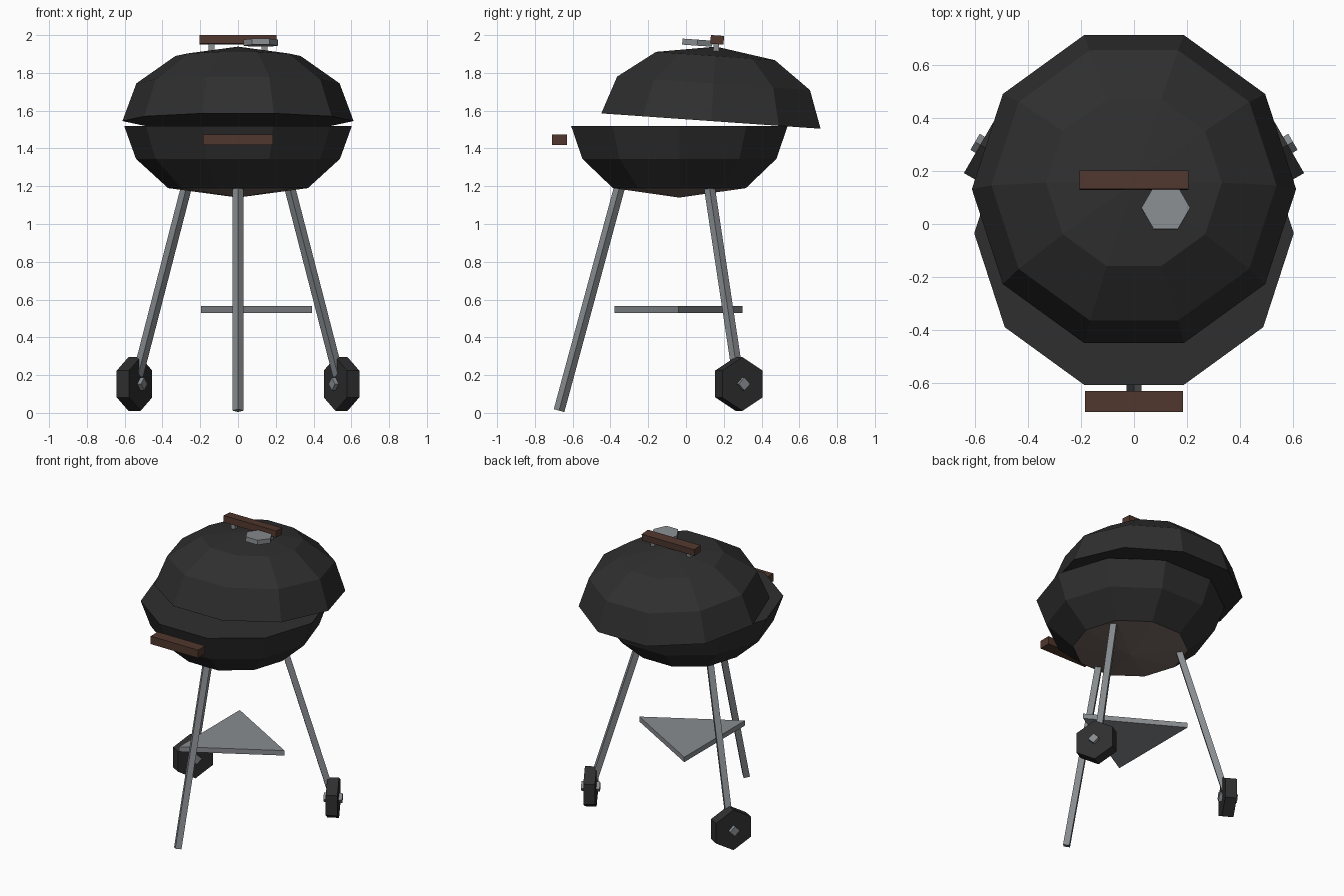
import bpy, bmesh
from math import radians, cos, sin, tau
from mathutils import Vector, Matrix

cube = bpy.data.objects.get("Cube")
if cube:
    bpy.data.objects.remove(cube, do_unlink=True)


def material(name, rgb):
    m = bpy.data.materials.new(name)
    m.use_nodes = True
    m.diffuse_color = (*rgb, 1)
    m.node_tree.nodes["Principled BSDF"].inputs["Base Color"].default_value = (*rgb, 1)
    return m


BLACK = material("black enamel", (0.028, 0.028, 0.028))
STEEL = material("grey steel", (0.25, 0.265, 0.28))
WOOD = material("dark wood", (0.08, 0.038, 0.027))
ASH = material("ash brown", (0.19, 0.145, 0.125))


def finish(name, bm, mats, matrix=Matrix()):
    bmesh.ops.recalc_face_normals(bm, faces=bm.faces)
    mesh = bpy.data.meshes.new(name)
    bm.to_mesh(mesh)
    bm.free()
    for m in mats:
        mesh.materials.append(m)
    obj = bpy.data.objects.new(name, mesh)
    obj.matrix_world = matrix
    bpy.context.collection.objects.link(obj)
    return obj


def box(name, size, centre, mat, tilt=0):
    bm = bmesh.new()
    bmesh.ops.create_cube(bm, size=1, matrix=Matrix.Diagonal((*size, 1)))
    place = Matrix.Translation(centre) @ Matrix.Rotation(tilt, 4, 'X')
    return finish(name, bm, [mat], place)


def prism(name, sides, radius, start, end, mat, turn=0):
    """Closed prism between two points; turn spins it about its own axis."""
    start, end = Vector(start), Vector(end)
    axis = end - start
    bm = bmesh.new()
    bmesh.ops.create_cone(bm, cap_ends=True, segments=sides, radius1=radius,
                          radius2=radius, depth=axis.length,
                          matrix=Matrix.Rotation(turn, 4, 'Z'))
    # keep the cross-section aligned with the world up or side direction
    z = axis.normalized()
    side = Vector((0, 0, 1)) if abs(z.z) < 0.5 else Vector((1, 0, 0))
    x = (side - z * side.dot(z)).normalized()
    rot = Matrix((x, z.cross(x), z)).transposed().to_4x4()
    return finish(name, bm, [mat], Matrix.Translation((start + end) / 2) @ rot)


def dome(name, rings, apex, mats, matrix):
    """Ten-sided shell: open-ended rings, flat cover at the rim, point at the apex."""
    bm = bmesh.new()
    loops = [[bm.verts.new((r * cos(tau * i / 10), r * sin(tau * i / 10), z))
              for i in range(10)] for r, z in rings]
    bm.faces.new(loops[0])
    tip = bm.verts.new((0, 0, apex))
    for i in range(10):
        j = (i + 1) % 10
        for a, b in zip(loops, loops[1:]):
            bm.faces.new((a[i], a[j], b[j], b[i]))
        fan = bm.faces.new((loops[-1][i], loops[-1][j], tip))
        fan.material_index = len(mats) - 1
    return finish(name, bm, mats, matrix)


# Bowl with ash coloured base, and tilted lid
CY = -0.035
dome("bowl", [(0.603, 1.52), (0.54, 1.345), (0.37, 1.19)], 1.14, [BLACK, ASH],
     Matrix.Translation((0, CY, 0)))
TILT = radians(-4)
dome("lid", [(0.612, 0), (0.538, 0.2), (0.332, 0.345)], 0.395, [BLACK],
     Matrix.Translation((0, 0.132, 1.545)) @ Matrix.Rotation(TILT, 4, 'X'))

# Lid handle, its posts and the vent
box("lid_handle", (0.41, 0.07, 0.046), (0, 0.165, 1.975), WOOD, TILT)
for label, x in (("right", -0.14), ("left", 0.14)):
    box("lid_handle_post_" + label, (0.03, 0.03, 0.06), (x, 0.16, 1.935), STEEL, TILT)
up = Vector((0, sin(-TILT), cos(TILT)))
vent = Vector((0.12, 0.06, 1.96))
prism("vent", 6, 0.092, vent - up * 0.016, vent + up * 0.016, STEEL, radians(30))

# Bowl handle
box("bowl_handle", (0.37, 0.08, 0.056), (0, -0.67, 1.447), WOOD)

# Legs
prism("front_leg", 4, 0.029, (0, -0.345, 1.22), (0, -0.672, 0.012), STEEL)
for label, s in (("right", -1), ("left", 1)):
    prism("back_leg_" + label, 4, 0.029, (s * 0.267, 0.12, 1.22),
          (s * 0.53, 0.274, 0.2), STEEL)
    # Wheels point outwards from the bowl centre
    out = Vector((s * cos(radians(30)), 0.5, 0))
    hub = Vector((s * 0.548, 0.28, 0.153))
    prism("wheel_" + label, 6, 0.142, hub - out * 0.0375, hub + out * 0.0375,
          BLACK, radians(30))
    prism("axle_" + label, 4, 0.035, hub - out * 0.06, hub + out * 0.06, STEEL)

# Triangular shelf
prism("shelf", 3, 0.392, (0, CY - 0.005, 0.53), (0, CY - 0.005, 0.565), STEEL, radians(-90))
